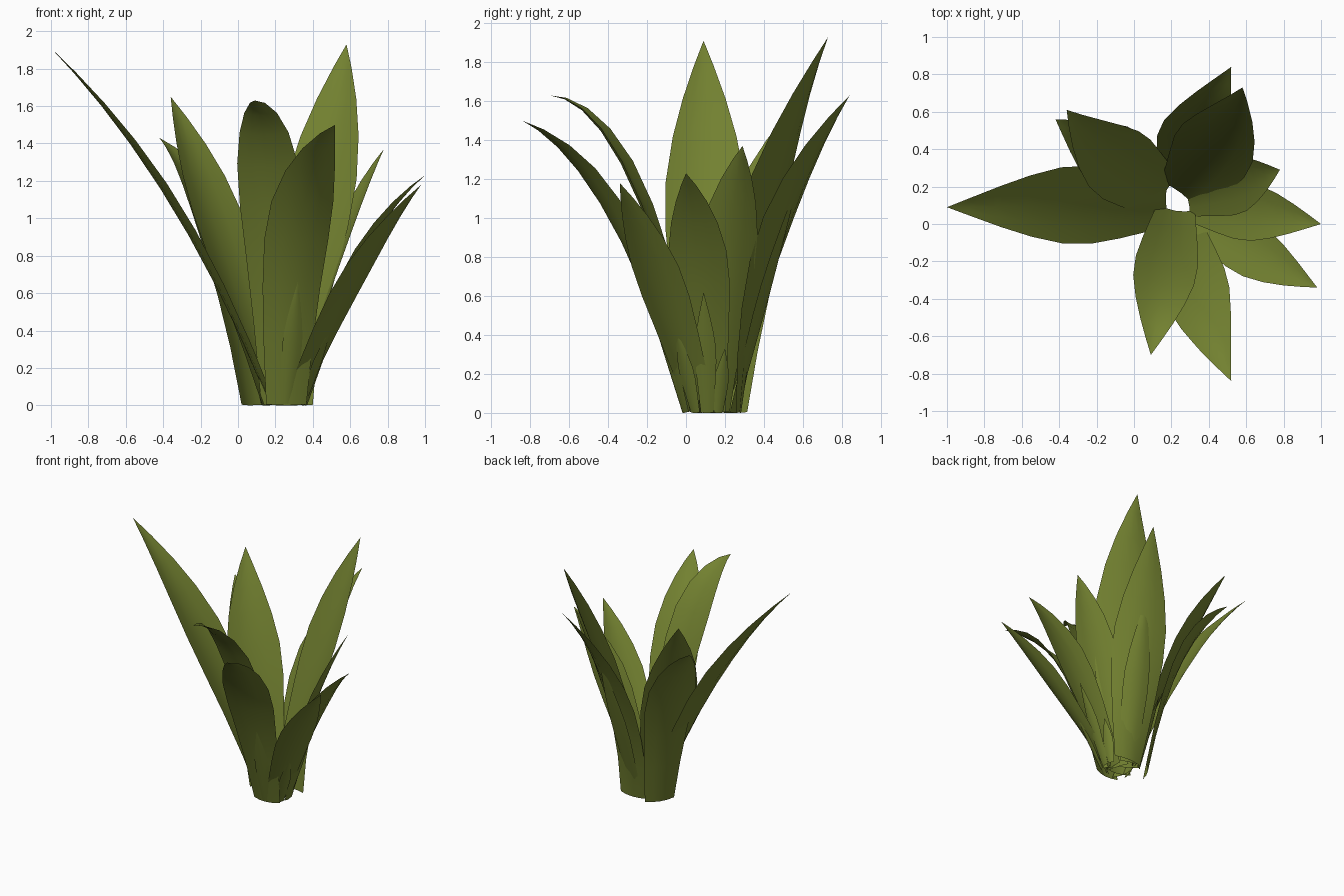
import bpy, bmesh
from mathutils import Vector

cube = bpy.data.objects.get("Cube")
if cube:
    bpy.data.objects.remove(cube, do_unlink=True)

# Single leaf colour
green = bpy.data.materials.new("olive_green")
colour = (0.17, 0.22, 0.03, 1)
green.use_nodes = True
green.diffuse_color = colour
shader = green.node_tree.nodes["Principled BSDF"]
shader.inputs["Base Color"].default_value = colour
shader.inputs["Roughness"].default_value = 0.8

CENTRE = Vector((0.23, 0.12, 0))
# Blade outline: (position along the leaf, share of full width)
OUTLINE = ((0, .6), (.14, .74), (.28, .88), (.42, .99), (.55, .97),
           (.68, .78), (.8, .52), (.91, .24), (1, 0))
ACROSS = (-1, -.5, 0, .5, 1)
CHANNEL = 0.2


def base_point(target, radius):
    """Point on the ground, on the side of the crown facing the target."""
    out = Vector(target) - CENTRE
    out.z = 0
    return CENTRE + out.normalized() * radius


def make_leaf(name, radius, mid, tip, width):
    """Curved, channelled blade running from the crown through mid to tip."""
    mid, tip = Vector(mid), Vector(tip)
    base = base_point(mid, radius)
    control = mid * 2 - (base + tip) / 2
    bm = bmesh.new()
    rows = []
    for t, share in OUTLINE:
        point = base * (1 - t) ** 2 + control * 2 * t * (1 - t) + tip * t * t
        tangent = ((control - base) * (1 - t) + (tip - control) * t).normalized()
        side = tangent.cross(Vector((0, 0, 1))).normalized()
        up = side.cross(tangent)
        half = width * share / 2
        if half == 0:
            rows.append([bm.verts.new(point)])
        else:
            rows.append([bm.verts.new(point + side * u * half + up * CHANNEL * half * u * u)
                         for u in ACROSS])
    for low, high in zip(rows, rows[1:]):
        for i in range(len(ACROSS) - 1):
            if len(high) == 1:
                bm.faces.new((low[i], low[i + 1], high[0]))
            else:
                bm.faces.new((low[i], low[i + 1], high[i + 1], high[i]))
    for face in bm.faces:
        face.smooth = True
    mesh = bpy.data.meshes.new(name)
    bm.to_mesh(mesh)
    bm.free()
    mesh.materials.append(green)
    bpy.context.collection.objects.link(bpy.data.objects.new(name, mesh))


# Long leaves: name, distance of the base from the crown's centre,
# point halfway along, tip, full width
LONG = (
    ("right_leaf", .06, (-.36, .1, 1.07), (-1, .09, 1.91), .42),
    ("tall_back_leaf", .05, (.45, .44, 1.1), (.58, .73, 1.93), .44),
    ("back_leaf", .17, (.34, .48, .91), (.52, .84, 1.63), .4),
    ("back_right_leaf", .08, (-.11, .35, .93), (-.36, .61, 1.65), .41),
    ("drooping_back_leaf", .2, (-.14, .37, .93), (-.42, .56, 1.43), .38),
    ("front_leaf", .05, (.16, -.29, 1.2), (.09, -.7, 1.63), .34),
    ("front_left_leaf", .14, (.34, -.38, 1.0), (.52, -.84, 1.5), .36),
    ("left_front_leaf", .09, (.64, -.15, .68), (.98, -.34, 1.18), .29),
    ("left_leaf", .08, (.64, .06, .76), (1, 0, 1.23), .31),
    ("left_back_leaf", .06, (.56, .22, .84), (.78, .29, 1.37), .32),
)
for leaf in LONG:
    make_leaf(*leaf)

# Young outer leaves: tip and width, rising straight from the crown's rim
RIM = 0.14
YOUNG = (
    ((.32, -.22, .66), .11), ((.59, .09, .62), .11), ((.45, .2, .33), .08),
    ((.5, -.05, .42), .09), ((.37, .58, 1.2), .2), ((.05, .35, .6), .1),
)
for number, (tip, width) in enumerate(YOUNG, 1):
    middle = (base_point(tip, RIM) + Vector(tip)) / 2
    make_leaf(f"young_leaf_{number}", RIM, middle, tip, width)
